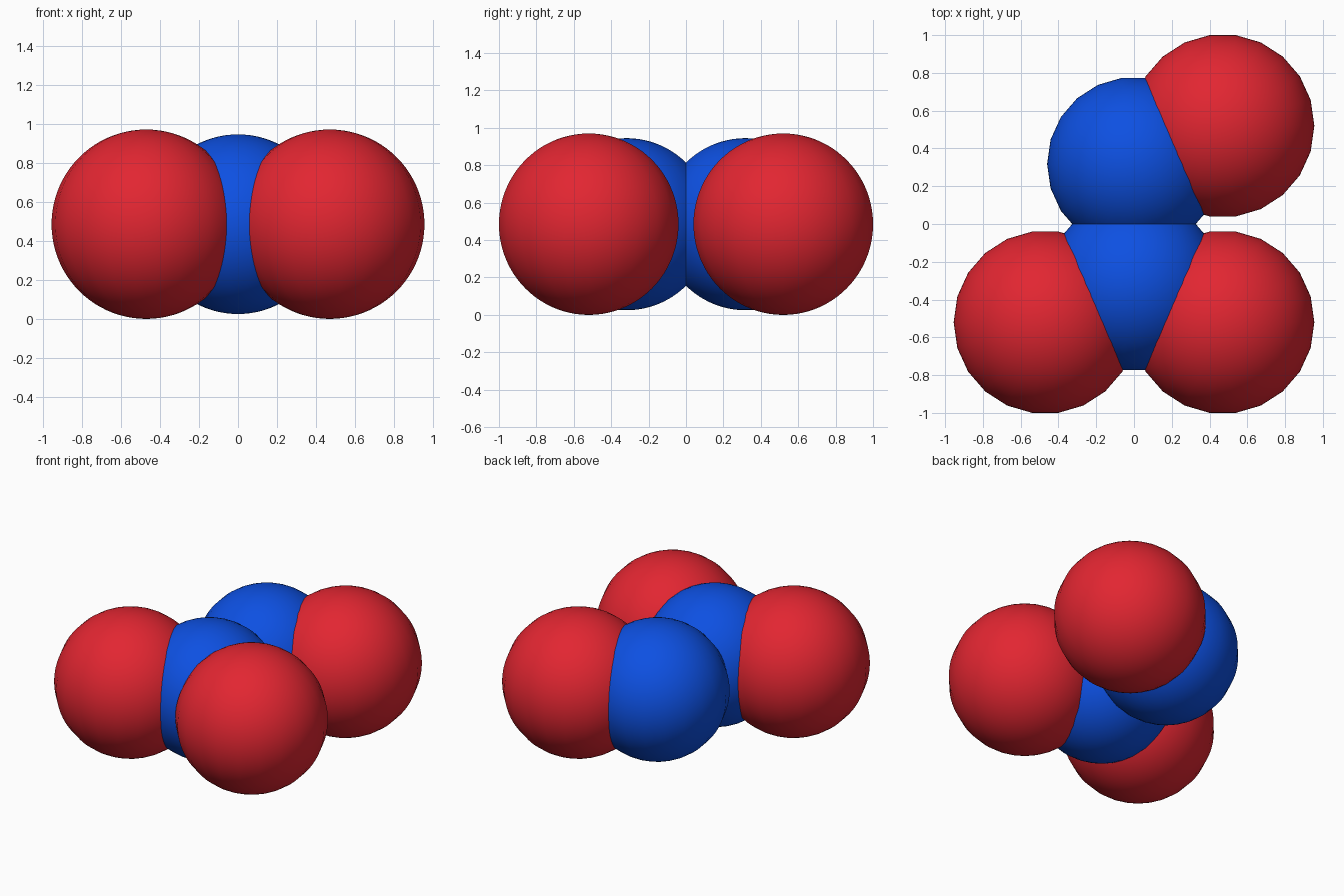
import bpy
import math

if "Cube" in bpy.data.objects:
    bpy.data.objects.remove(bpy.data.objects["Cube"])


def material(name, color):
    m = bpy.data.materials.new(name)
    m.diffuse_color = (*color, 1.0)
    m.use_nodes = True
    m.node_tree.nodes["Principled BSDF"].inputs["Base Color"].default_value = m.diffuse_color
    return m


red = material("red", (0.76, 0.019, 0.031))
blue = material("blue", (0.004, 0.08, 0.76))

RED_R, BLUE_R = 0.485, 0.46


def ball(name, x, y, radius, mat):
    # 22 sided ball with its poles up and down; all centres share one height
    bpy.ops.mesh.primitive_uv_sphere_add(segments=22, ring_count=44, radius=radius,
                                         location=(x, y, RED_R),
                                         rotation=(0, 0, 0))
    ob = bpy.context.object
    ob.name = name
    ob.data.materials.append(mat)
    # keep a vertex of the equator on the x axis
    a = max(ob.data.vertices, key=lambda v: (round(v.co.x, 4), v.co.y)).co
    ob.rotation_euler.z = -math.atan2(a.y, a.x)
    bpy.ops.object.shade_smooth_by_angle(angle=math.radians(40))


# two overlapping blue balls in the middle
ball("blue_ball_front", 0, -0.318, BLUE_R, blue)
ball("blue_ball_back", 0, 0.318, BLUE_R, blue)

# three red outer balls
ball("red_ball_front_left", -0.47, -0.52, RED_R, red)
ball("red_ball_front_right", 0.47, -0.52, RED_R, red)
ball("red_ball_back_right", 0.47, 0.52, RED_R, red)
